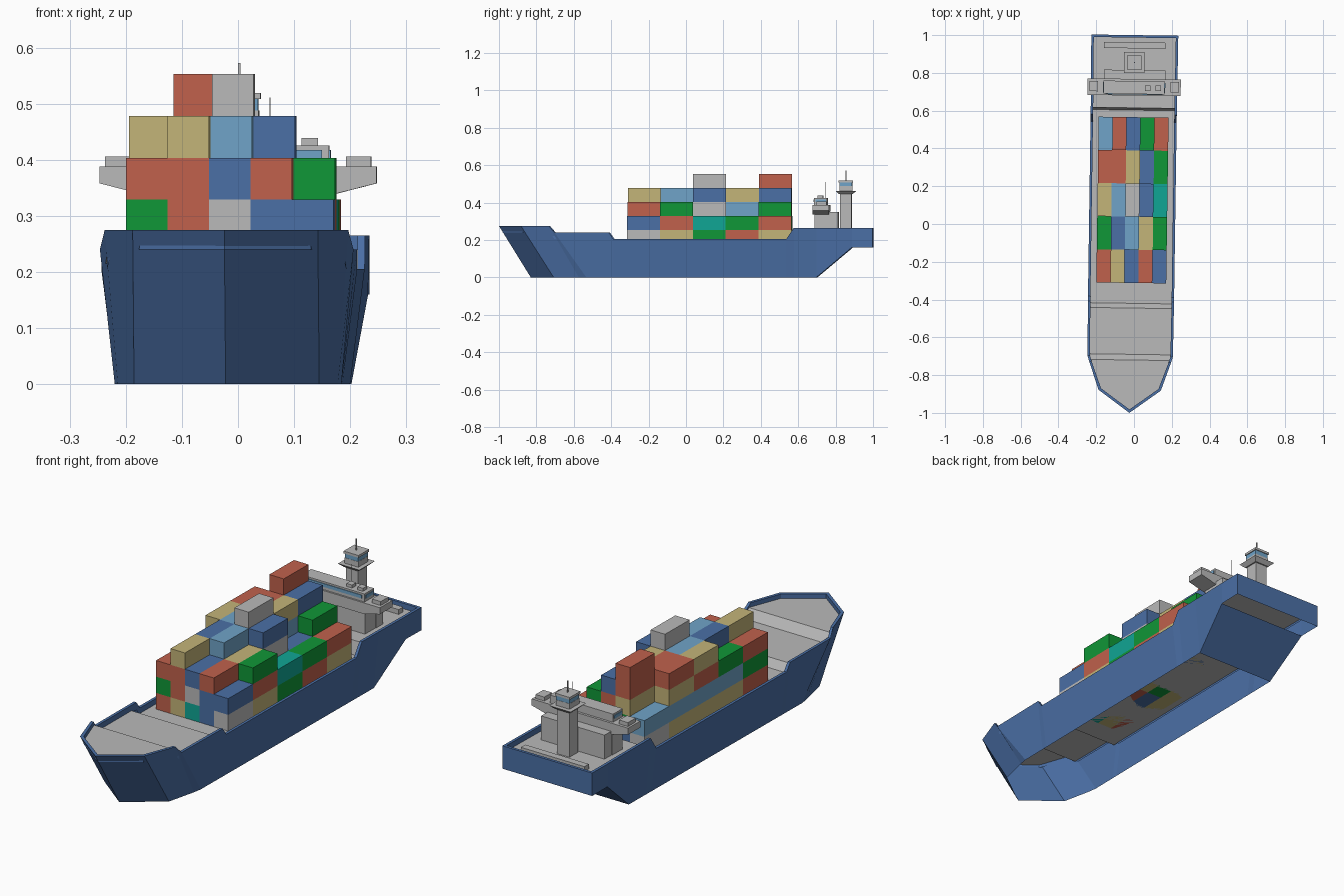
import bpy, bmesh
from mathutils import Matrix

if "Cube" in bpy.data.objects:
    bpy.data.objects.remove(bpy.data.objects["Cube"])

# The ship lies very slightly turned about z
SHIP = Matrix.Translation((-0.01, 0, 0)) @ Matrix.Rotation(-0.0145, 4, 'Z')


def material(name, rgb):
    m = bpy.data.materials.new(name)
    m.diffuse_color = (*rgb, 1)
    m.use_nodes = True
    m.node_tree.nodes["Principled BSDF"].inputs["Base Color"].default_value = m.diffuse_color
    return m


MAT = {
    'B': material("blue", (0.07, 0.16, 0.38)),
    'R': material("brick_red", (0.53, 0.12, 0.073)),
    'T': material("tan", (0.55, 0.46, 0.19)),
    'L': material("light_blue", (0.16, 0.37, 0.58)),
    'G': material("green", (0.005, 0.31, 0.038)),
    'C': material("teal", (0.005, 0.38, 0.30)),
    'W': material("light_grey", (0.49, 0.49, 0.49)),
}


def make(name, verts, faces, color):
    bm = bmesh.new()
    vs = [bm.verts.new(v) for v in verts]
    for f in faces:
        bm.faces.new([vs[i] for i in f])
    bmesh.ops.recalc_face_normals(bm, faces=bm.faces)
    me = bpy.data.meshes.new(name)
    bm.to_mesh(me)
    bm.free()
    me.materials.append(MAT[color])
    ob = bpy.data.objects.new(name, me)
    ob.matrix_world = SHIP
    bpy.context.collection.objects.link(ob)
    return ob


def box(name, x, y, z, color='W', taper=0.0):
    """Box from (min, max) ranges; taper pulls in the bottom edges."""
    verts = []
    for k in (0, 1):
        t = taper if k == 0 else 0
        verts += [(x[0] + t, y[0] + t, z[k]), (x[1] - t, y[0] + t, z[k]),
                  (x[1] - t, y[1] - t, z[k]), (x[0] + t, y[1] - t, z[k])]
    faces = [(3, 2, 1, 0), (4, 5, 6, 7)] + [(i, (i + 1) % 4, (i + 1) % 4 + 4, i + 4) for i in range(4)]
    return make(name, verts, faces, color)


# Hull: stations of (top y, top half width, top z, bottom y, bottom half width, bottom z)
stations = [
    (-1.0, 0, .275, -.83, 0, 0), (-.88, .165, .275, -.705, .165, 0),
    (-.73, .217, .275, -.57, .196, 0), (-.70, .226, .24, -.53, .202, 0),
    (-.41, .228, .24, -.41, .202, 0), (-.385, .228, .205, -.385, .202, 0),
    (.54, .228, .205, .54, .202, 0), (.58, .228, .265, .58, .202, 0),
    (.70, .228, .265, .70, .202, 0), (.89, .230, .265, .89, .229, .16),
    (1.0, .230, .265, 1.0, .230, .16)]
WALL = 0.013


def rings(s):
    ty, tw, tz, by, bw, bz = s
    iw = max(tw - WALL, 0)
    iy = ty + (.018 if tw == 0 else .008 if ty < -.8 else -WALL if ty > .99 else 0)
    return [(bw, by, bz), (tw, ty, tz), (iw, iy, tz), (iw, iy, tz - .035)]


right = [rings(s) for s in stations]
left = [[(-x, y, z) for x, y, z in r] for r in right[:0:-1]]
loop = right + left
n = len(loop)
verts = [v for r in loop for v in r]
faces = []
for i in range(n):
    j = (i + 1) % n
    for k in range(3):
        faces.append((4 * i + k, 4 * j + k, 4 * j + k + 1, 4 * i + k + 1))
# sloping stern ramp; the rest of the bottom is open
faces.append((4 * 8, 4 * 9, 4 * (n - 9), 4 * (n - 8)))
make("hull", verts, faces, 'B')

# Stepped deck: (y, z, half width)
deck = [(-.983, .255, .001), (-.872, .255, .153), (-.72, .255, .209), (-.69, .215, .216),
        (-.445, .215, .217), (-.42, .18, .217), (.603, .18, .217), (.615, .24, .217), (.988, .24, .217)]
dv = [(s * w, y, z) for y, z, w in deck for s in (-1, 1)]
make("deck", dv, [(2 * i, 2 * i + 1, 2 * i + 3, 2 * i + 2) for i in range(len(deck) - 1)], 'W')

# Container stacks: rows from bow to stern, columns from -x to +x, letters bottom to top
stacks = ["RGR TRRT CWB BBR WB",
          "TLG BTRB RBWL WGT TRG",
          "TLRT GBRL TRGBW BTWB GC",
          "TLTR TGBR BRLT TB RG",
          "WL BGTRR TGRB BTG TR"]
CW, CL, CH = 0.074, 0.1755, 0.0745
for r, row in enumerate(stacks):
    for c, stack in enumerate(row.split()):
        for k, col in enumerate(stack):
            x, y, z = (c - 2.5) * CW, -.312 + r * CL, .18 + k * CH
            box(f"container_{r}_{c}_{k}", (x, x + CW), (y, y + CL), (z, z + CH), col)

# Deck house
box("house", (-.163, .163), (.69, .765), (.24, .34))
box("house_rear", (-.16, .165), (.765, .815), (.24, .35))
box("stern_locker", (-.163, .163), (.93, .962), (.24, .262))

# Bridge deck with wings, sloping underneath
prof = [(-.247, .358), (-.165, .337), (.165, .337), (.247, .358), (.247, .388), (-.247, .388)]
wv = [(x, y, z) for y in (.68, .768) for x, z in prof]
wf = [tuple(range(6)), tuple(range(11, 5, -1))] + [(i, (i + 1) % 6, (i + 1) % 6 + 6, i + 6) for i in range(6)]
make("bridge_wings", wv, wf, 'W')
for s in (-1, 1):
    xs = sorted((s * .192, s * .237))
    box("wing_pod", xs, (.70, .755), (.388, .406))

# Bridge cabin, window band and roof boxes
box("bridge_cabin", (-.162, .162), (.688, .757), (.388, .425))
box("bridge_front_windows", (-.15, .15), (.685, .688), (.402, .417), 'L')
for s in (-1, 1):
    box("bridge_side_window", sorted((s * .162, s * .165)), (.695, .75), (.402, .417), 'L')
for x in (.057, .113):
    box("roof_box", (x, x + .029), (.705, .735), (.425, .439))
box("antenna", (.0555, .0575), (.744, .746), (.425, .511))

# Radar tower
box("tower", (-.031, .031), (.824, .886), (.24, .45))
box("tower_platform", (-.055, .055), (.80, .91), (.446, .463), taper=.018)
box("tower_cabin", (-.035, .035), (.82, .89), (.463, .488))
box("tower_windows", (-.034, .034), (.821, .889), (.488, .508), 'L')
box("tower_roof", (-.038, .038), (.817, .893), (.508, .519))
box("tower_mast", (-.002, .002), (.853, .857), (.519, .572))
